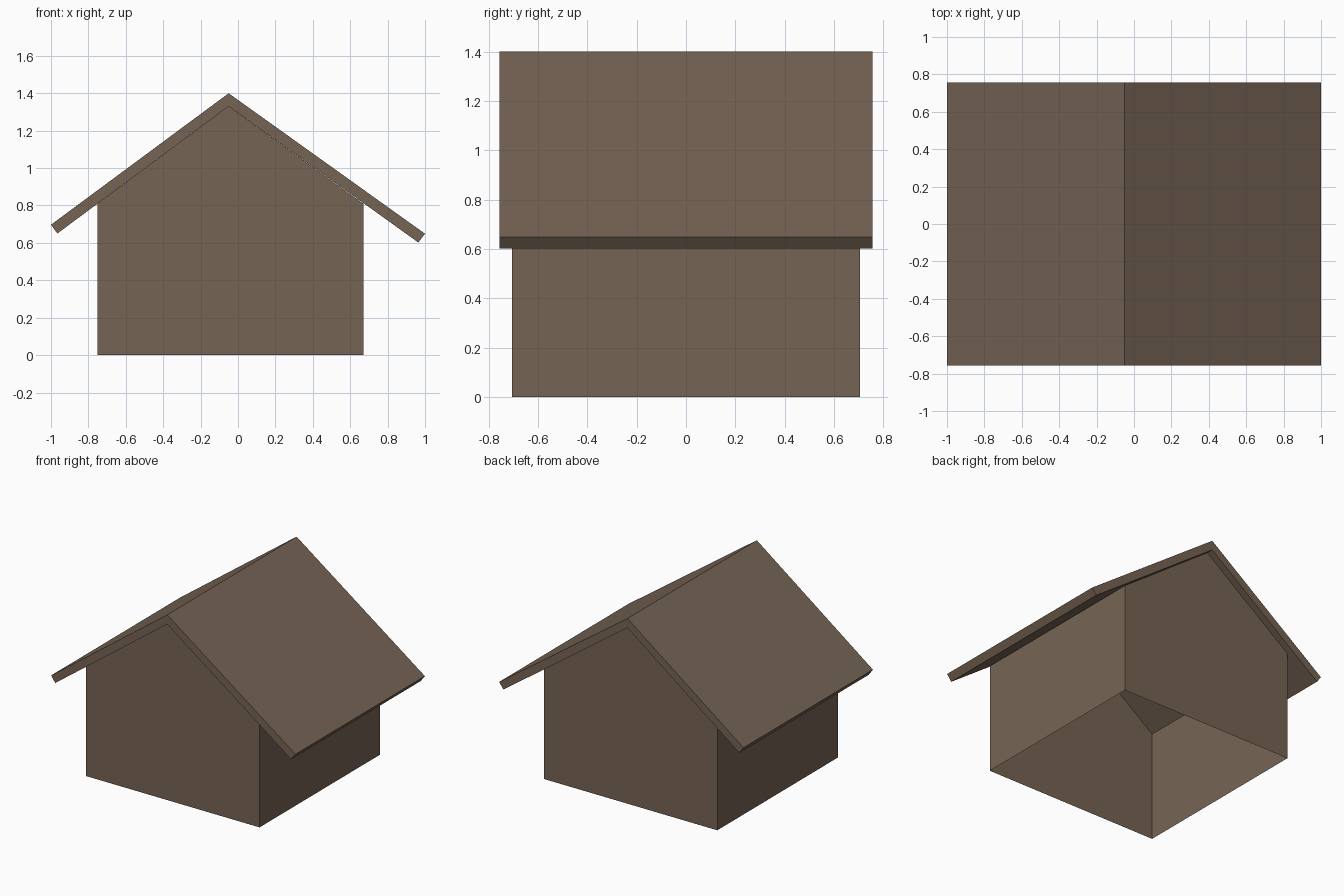
import bpy
import bmesh

cube = bpy.data.objects.get("Cube")
if cube:
    bpy.data.objects.remove(cube, do_unlink=True)

brown = bpy.data.materials.new("weathered brown")
brown.use_nodes = True
colour = (0.181, 0.127, 0.089, 1)
brown.diffuse_color = colour
brown.node_tree.nodes["Principled BSDF"].inputs["Base Color"].default_value = colour


def extrude_profile(name, profile, depth):
    """Extrude an x-z outline along y, centred on y = 0."""
    bm = bmesh.new()
    verts = [bm.verts.new((x, -depth / 2, z)) for x, z in profile]
    face = bm.faces.new(verts)
    result = bmesh.ops.extrude_face_region(bm, geom=[face], use_keep_orig=True)
    moved = [g for g in result["geom"] if isinstance(g, bmesh.types.BMVert)]
    bmesh.ops.translate(bm, verts=moved, vec=(0, depth, 0))
    bmesh.ops.recalc_face_normals(bm, faces=bm.faces)
    mesh = bpy.data.meshes.new(name)
    bm.to_mesh(mesh)
    bm.free()
    mesh.materials.append(brown)
    obj = bpy.data.objects.new(name, mesh)
    bpy.context.collection.objects.link(obj)
    return obj


ridge_x, ridge_top, ridge_under = -0.05, 1.40, 1.33
wall_left, wall_right, wall_top = 0.67, -0.75, 0.81

# Gabled walls: a thin shell, open underneath and under the roof
walls = extrude_profile("walls", [
    (wall_right, 0), (wall_left, 0), (wall_left, wall_top),
    (ridge_x, ridge_under), (wall_right, wall_top)], 1.41)
bm = bmesh.new()
bm.from_mesh(walls.data)
openings = [f for f in bm.faces if abs(f.normal.z) > 0.1]
bmesh.ops.delete(bm, geom=openings, context="FACES")
bm.to_mesh(walls.data)
bm.free()

# Folded roof slab with eaves cut square to each slope
extrude_profile("roof", [
    (-1.0, 0.697), (-0.966, 0.65), (ridge_x, ridge_under),
    (0.964, 0.602), (1.0, 0.649), (ridge_x, ridge_top)], 1.513)
